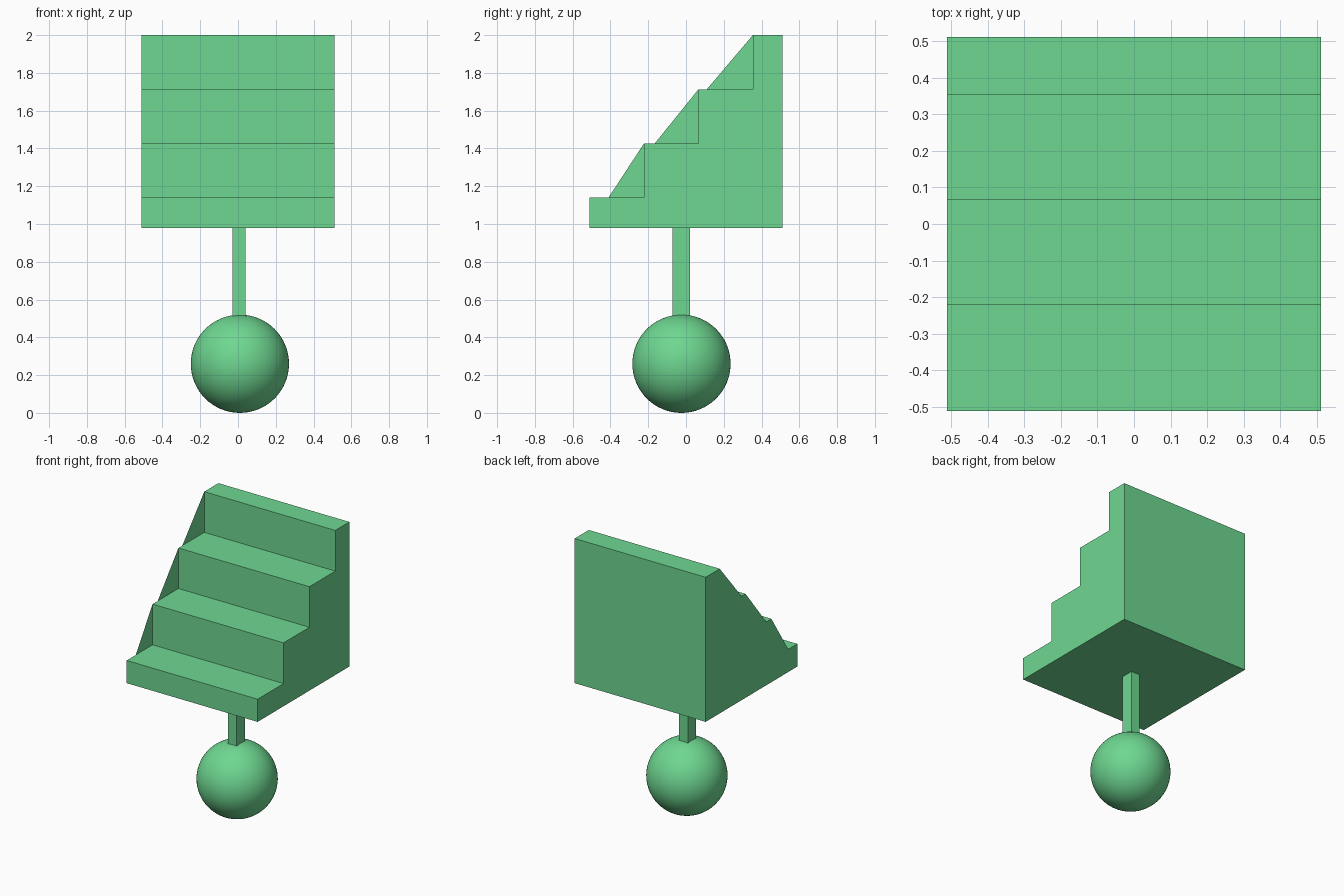
import bpy
import bmesh

if "Cube" in bpy.data.objects:
    bpy.data.objects.remove(bpy.data.objects["Cube"], do_unlink=True)

# Single green material
green = bpy.data.materials.new("green")
green.use_nodes = True
colour = (0.156, 0.68, 0.283, 1.0)
green.diffuse_color = colour
green.node_tree.nodes["Principled BSDF"].inputs["Base Color"].default_value = colour

HALF, BASE = 0.511, 0.98
STEP_Y = [-HALF, -0.222, 0.066, 0.354]       # riser positions
STEP_Z = [1.14, 1.427, 1.713, 2.0]           # tread heights
SLOPE_FOOT_Y = [-0.41, -0.165, 0.11]         # where each side fillet meets its tread


def add_stairs():
    # Side outline: base, then riser and tread points in turn
    outline = [(HALF, BASE), (-HALF, BASE)]
    for i, (y, z) in enumerate(zip(STEP_Y, STEP_Z)):
        outline.append((y, z))
        outline.append((STEP_Y[i + 1] if i < 3 else HALF, z))
    bm = bmesh.new()
    near = [bm.verts.new((HALF, y, z)) for y, z in outline]
    far = [bm.verts.new((-HALF, y, z)) for y, z in outline]
    bm.faces.new(near)
    bm.faces.new(far[::-1])
    n = len(outline)
    for i in range(n):
        j = (i + 1) % n
        bm.faces.new((near[i], far[i], far[j], near[j]))
    bmesh.ops.recalc_face_normals(bm, faces=bm.faces[:])
    mesh = bpy.data.meshes.new("stairs")
    bm.to_mesh(mesh)
    bm.free()
    mesh.materials.append(green)
    bpy.context.collection.objects.link(bpy.data.objects.new("stairs", mesh))


def add_side_fillets():
    # Flat triangles closing the step corners on the -x side
    bm = bmesh.new()
    for i, foot in enumerate(SLOPE_FOOT_Y):
        riser, low, high = STEP_Y[i + 1], STEP_Z[i], STEP_Z[i + 1]
        bm.faces.new([bm.verts.new((-HALF, y, z))
                      for y, z in ((foot, low), (riser, high), (riser, low))])
    for f in bm.faces:
        f.normal_update()
        if f.normal.x > 0:
            f.normal_flip()
    mesh = bpy.data.meshes.new("side_fillets")
    bm.to_mesh(mesh)
    bm.free()
    mesh.materials.append(green)
    bpy.context.collection.objects.link(bpy.data.objects.new("side_fillets", mesh))


add_stairs()
add_side_fillets()

# Post under the stairs
bpy.ops.mesh.primitive_cube_add(size=1, location=(0.005, -0.025, 0.747))
post = bpy.context.object
post.name = "post"
post.scale = (0.068, 0.092, 0.466)
bpy.ops.object.transform_apply(location=False, rotation=False, scale=True)
post.data.materials.append(green)

# Ball at the foot of the post
bpy.ops.mesh.primitive_uv_sphere_add(segments=64, ring_count=32, radius=0.26,
                                     location=(0.01, -0.024, 0.26))
ball = bpy.context.object
ball.name = "ball"
ball.data.materials.append(green)
bpy.ops.object.shade_smooth()
